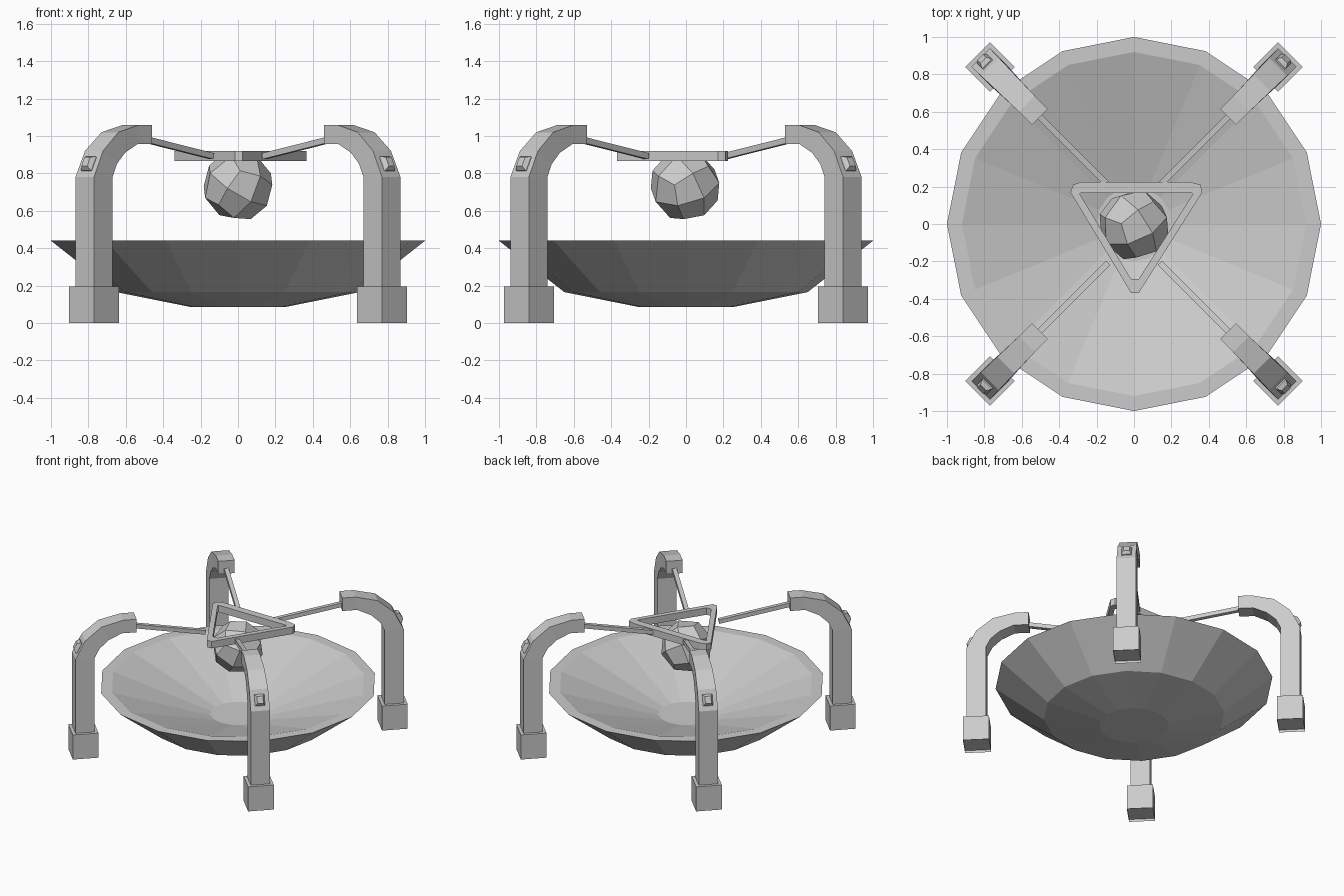
import bpy, bmesh, math
from mathutils import Vector, Matrix, Euler

cube = bpy.data.objects.get("Cube")
if cube:
    bpy.data.objects.remove(cube, do_unlink=True)

grey = bpy.data.materials.new("plain grey")
grey.use_nodes = True
grey.diffuse_color = (0.6, 0.6, 0.6, 1)
grey.node_tree.nodes["Principled BSDF"].inputs["Base Color"].default_value = (0.6, 0.6, 0.6, 1)


def finish(name, bm, matrix=None):
    """Turn a bmesh into a grey object."""
    if matrix is not None:
        bm.transform(matrix)
    bmesh.ops.recalc_face_normals(bm, faces=bm.faces)
    mesh = bpy.data.meshes.new(name)
    bm.to_mesh(mesh)
    bm.free()
    mesh.materials.append(grey)
    obj = bpy.data.objects.new(name, mesh)
    bpy.context.collection.objects.link(obj)
    return obj


def loft(rings, closed=False):
    """Skin a row of equal rings; cap the ends unless the row closes."""
    bm = bmesh.new()
    loops = [[bm.verts.new(p) for p in ring] for ring in rings]
    n = len(loops[0])
    pairs = list(zip(loops, loops[1:]))
    if closed:
        pairs.append((loops[-1], loops[0]))
    for a, b in pairs:
        for i in range(n):
            j = (i + 1) % n
            bm.faces.new((a[i], a[j], b[j], b[i]))
    if not closed:
        bm.faces.new(loops[0])
        bm.faces.new(loops[-1])
    return bm


def circle(r, z, n=16):
    return [(r * math.cos(math.tau * i / n), r * math.sin(math.tau * i / n), z) for i in range(n)]


def rect(w, d, z):
    return [(-w, -d, z), (w, -d, z), (w, d, z), (-w, d, z)]


# Dish: sixteen-sided shell from underside, over the rim, to the inner floor
dish_profile = [(0.25, 0.085), (0.65, 0.165), (1, 0.44), (0.92, 0.44), (0.2, 0.2)]
finish("dish", loft([circle(r, z) for r, z in dish_profile]))

# Arm section path: outer reach, outer height, inner reach, inner height, half width
arm_path = [
    (0.07, 0.1, -0.07, 0.1, 0.07),
    (0.07, 0.78, -0.07, 0.78, 0.07),
    (0.0, 0.92, -0.105, 0.85, 0.068),
    (-0.12, 1.02, -0.17, 0.91, 0.064),
    (-0.28, 1.06, -0.27, 0.957, 0.06),
    (-0.378, 1.06, -0.378, 0.957, 0.06),
]


def build_corner(label, sx, sy):
    """One foot, curved arm, lamp and rod; local x points outward."""
    place = Matrix.Translation((0.77 * sx, 0.84 * sy, 0)) @ Matrix.Rotation(math.atan2(sy, sx), 4, "Z")

    # Foot with recessed underside
    foot = loft([rect(0.094, 0.094, 0), rect(0.094, 0.094, 0.195)])
    base = [min(foot.faces, key=lambda f: f.calc_center_median().z)]
    bmesh.ops.inset_region(foot, faces=base, thickness=0.02)
    for v in base[0].verts:
        v.co.z += 0.02
    finish(label + "_foot", foot, place)

    # Arm
    rings = [[(so, -w, zo), (so, w, zo), (si, w, zi), (si, -w, zi)] for so, zo, si, zi, w in arm_path]
    finish(label + "_arm", loft(rings), place)

    # Lamp on the sloping outer face
    lamp = loft([rect(0.042, 0.036, -0.01), rect(0.042, 0.036, 0.008), rect(0.026, 0.022, 0.03)])
    tilt = Matrix.Translation((0.035, 0, 0.85)) @ Matrix.Rotation(math.atan2(0.14, 0.07), 4, "Y")
    finish(label + "_lamp", lamp, place @ tilt)

    # Rod reaching in to the triangular frame
    start = place @ Vector((-0.37, 0, 0.985))
    end = Vector((0.14 * sx, 0.21 * sy, 0.892))
    span = end - start
    rod = loft([rect(0.016, 0.016, 0), rect(0.016, 0.016, span.length)])
    aim = span.to_track_quat("Z", "Y").to_matrix().to_4x4()
    finish(label + "_rod", rod, Matrix.Translation(start) @ aim)


for side, sx in (("left", 1), ("right", -1)):
    for end, sy in (("front", -1), ("back", 1)):
        build_corner(end + "_" + side, sx, sy)

# Triangular frame: blunt corners outside, matching points inside
outer = [(-0.34, 0.17), (-0.325, 0.21), (-0.28, 0.225), (0.3, 0.225),
         (0.355, 0.21), (0.365, 0.17), (0.025, -0.37), (-0.015, -0.37)]
inner = [(-0.29, 0.16), (-0.285, 0.165), (-0.27, 0.166), (0.29, 0.166),
         (0.31, 0.165), (0.315, 0.16), (0.025, -0.295), (-0.015, -0.295)]
frame_rings = [[(x, y, z) for x, y in pts]
               for pts, z in ((outer, 0.865), (outer, 0.92), (inner, 0.92), (inner, 0.865))]
finish("triangle_frame", loft(frame_rings, closed=True))

# Faceted core: subdivided cube pushed out to a ball and tilted
core = bmesh.new()
bmesh.ops.create_cube(core, size=1)
bmesh.ops.subdivide_edges(core, edges=core.edges[:], cuts=1, use_grid_fill=True)
for v in core.verts:
    v.co = v.co.normalized() * 0.192
turn = Euler((0.5, 0.35, 0.6)).to_matrix().to_4x4()
finish("core", core, Matrix.Translation((0, -0.005, 0.735)) @ turn)
